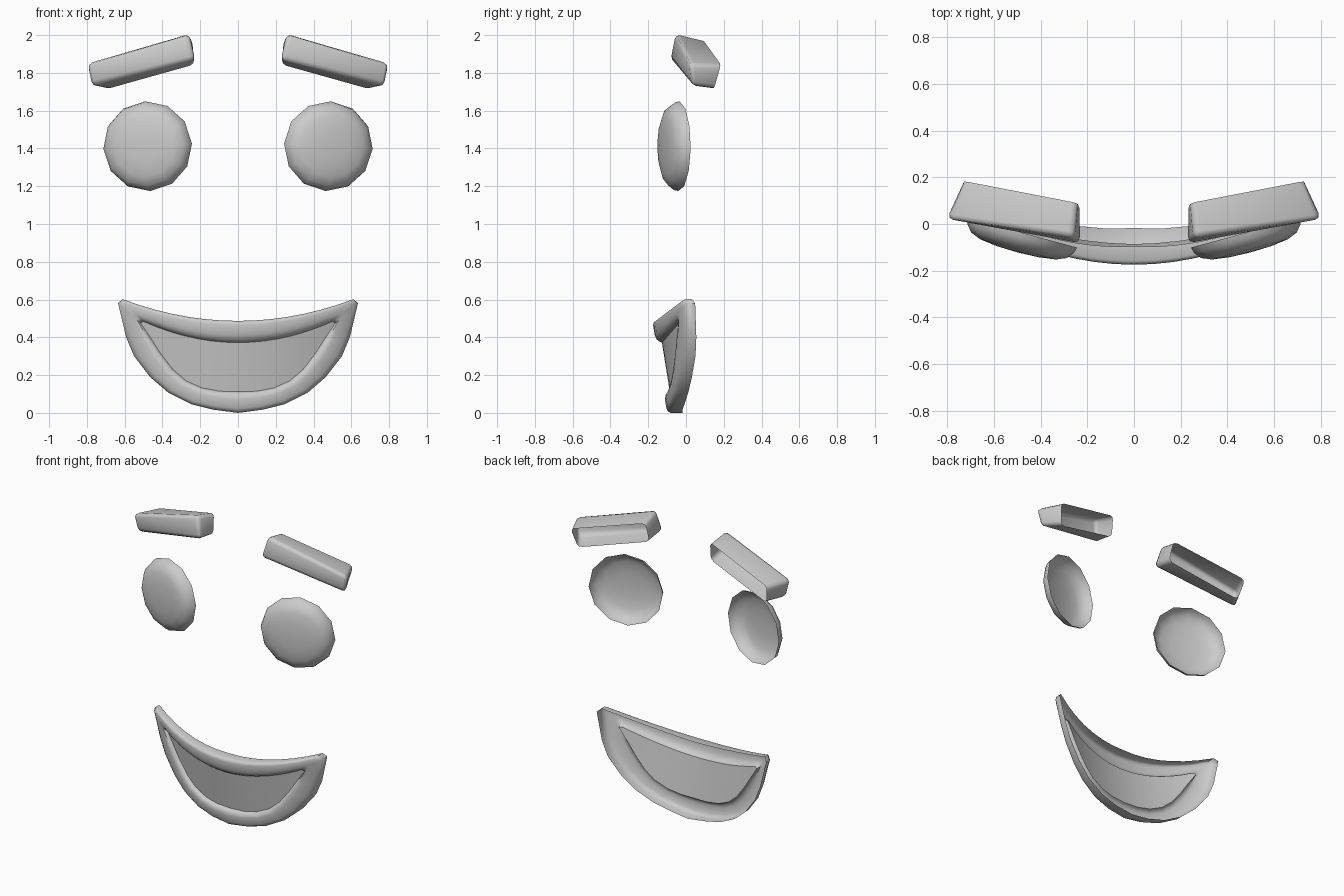
import bpy, bmesh, math
from mathutils import Vector, Matrix

if "Cube" in bpy.data.objects:
    bpy.data.objects.remove(bpy.data.objects["Cube"])

grey = bpy.data.materials.new("plain grey")
grey.diffuse_color = (0.6, 0.6, 0.6, 1)
grey.use_nodes = True
grey.node_tree.nodes["Principled BSDF"].inputs["Base Color"].default_value = grey.diffuse_color


def finish(name, bm, angle=50):
    bmesh.ops.recalc_face_normals(bm, faces=bm.faces)
    # open shells: make the front-facing side the outside
    if sum(f.normal.y * f.calc_area() for f in bm.faces) > 0:
        bmesh.ops.reverse_faces(bm, faces=bm.faces)
    me = bpy.data.meshes.new(name)
    bm.to_mesh(me)
    bm.free()
    ob = bpy.data.objects.new(name, me)
    bpy.context.collection.objects.link(ob)
    me.materials.append(grey)
    bpy.ops.object.select_all(action='DESELECT')
    ob.select_set(True)
    bpy.context.view_layer.objects.active = ob
    bpy.ops.object.shade_smooth_by_angle(angle=math.radians(angle))
    return ob


def bridge(bm, a, b):
    n = len(a)
    for i in range(n):
        bm.faces.new((a[i], a[(i + 1) % n], b[(i + 1) % n], b[i]))


# Eyes: open-backed twelve-sided domes turned outwards
def eye(side, name):
    bm = bmesh.new()
    turn = Matrix.Rotation(math.radians(15), 3, 'Z')
    centre = Vector((0.478, -0.038, 1.412))

    def place(r, a, depth):
        p = turn @ Vector((r * math.sin(a) * 1.02, -depth, r * math.cos(a))) + centre
        return bm.verts.new((side * p.x, p.y, p.z))

    rings = []
    for r, d in ((0.238, 0), (0.232, 0.025), (0.208, 0.055), (0.165, 0.073), (0.09, 0.083)):
        rings.append([place(r, math.tau * i / 12 + 0.06, d) for i in range(12)])
    for a, b in zip(rings, rings[1:]):
        bridge(bm, a, b)
    tip = place(0, 0, 0.086)
    last = rings[-1]
    for i in range(12):
        bm.faces.new((last[i], last[(i + 1) % 12], tip))
    finish(name, bm, 60)


# Brows: slanted bars, open at the back, with bevelled edges
def brow(side, name):
    front = [(0.225, -0.088, 1.87), (0.783, 0.035, 1.728),
             (0.805, 0.018, 1.85), (0.26, -0.058, 2.012)]
    back = [(0.23, 0.062, 1.845), (0.705, 0.147, 1.712),
            (0.735, 0.185, 1.843), (0.243, 0.09, 1.975)]
    bm = bmesh.new()
    f = [bm.verts.new((side * x, y, z)) for x, y, z in front]
    b = [bm.verts.new((side * x, y, z)) for x, y, z in back]
    bm.faces.new(f)
    bridge(bm, f, b)
    edges = [e for e in bm.edges if not e.is_boundary]
    bmesh.ops.bevel(bm, geom=edges, offset=0.026, segments=2, profile=0.5, affect='EDGES')
    finish(name, bm, 60)


# Mouth: curved crescent with a rounded rim, recessed panel and open back
def mouth():
    outer_low = [(0, 0), (0.13, 0.017), (0.25, 0.047), (0.37, 0.108), (0.465, 0.19),
                 (0.55, 0.30), (0.592, 0.40), (0.635, 0.58)]
    inner_low = [(0, 0.112), (0.10, 0.115), (0.19, 0.132), (0.275, 0.17), (0.345, 0.23),
                 (0.41, 0.315), (0.455, 0.385), (0.515, 0.475)]
    k = len(outer_low) - 1

    def crest(width, z, rise):
        return [(width * i / k, z + rise * (i / k) ** 2) for i in range(k + 1)]

    def loop(low, top):
        half = low + top[::-1]
        return half + [(-x, z) for x, z in half[::-1] if x > 0]

    outer = loop(outer_low, crest(0.612, 0.487, 0.115))
    inner = loop(inner_low, crest(0.50, 0.372, 0.112))

    def front(x, z):
        return -0.10 - 0.16 * z + 0.466 * x * x

    bm = bmesh.new()

    def ring(t, drop, wall=False):
        out = []
        for (x0, z0), (x1, z1) in zip(outer, inner):
            x, z = x0 + (x1 - x0) * t, z0 + (z1 - z0) * t
            d = 0.082 - 0.045 * abs(x) if wall else drop
            out.append(bm.verts.new((x, front(x, z) + d, z)))
        return out

    rings = [ring(0, 0, True), ring(0, 0.02), ring(0.07, 0.006), ring(0.2, 0),
             ring(0.65, 0), ring(0.85, 0.007), ring(0.95, 0.02), ring(1, 0.032)]
    for a, b in zip(rings, rings[1:]):
        bridge(bm, a, b)

    # recessed panel: columns from the lower curve up to the crest
    last = rings[-1]
    n = len(last)
    low = [last[(i - k) % n] for i in range(2 * k + 1)]
    top = [last[(k + 1 + i) % n] for i in range(2 * k + 1)][::-1]
    cols = []
    for a, b in zip(low, top):
        col = [a]
        for s in (1 / 3, 2 / 3):
            p = a.co.lerp(b.co, s)
            col.append(bm.verts.new((p.x, front(p.x, p.z) + 0.032, p.z)))
        cols.append(col + [b])
    for a, b in zip(cols, cols[1:]):
        for j in range(3):
            bm.faces.new((a[j], b[j], b[j + 1], a[j + 1]))
    finish("mouth", bm, 50)


for side, label in ((1, "right"), (-1, "left")):
    eye(side, label + "_eye")
    brow(side, label + "_brow")
mouth()
